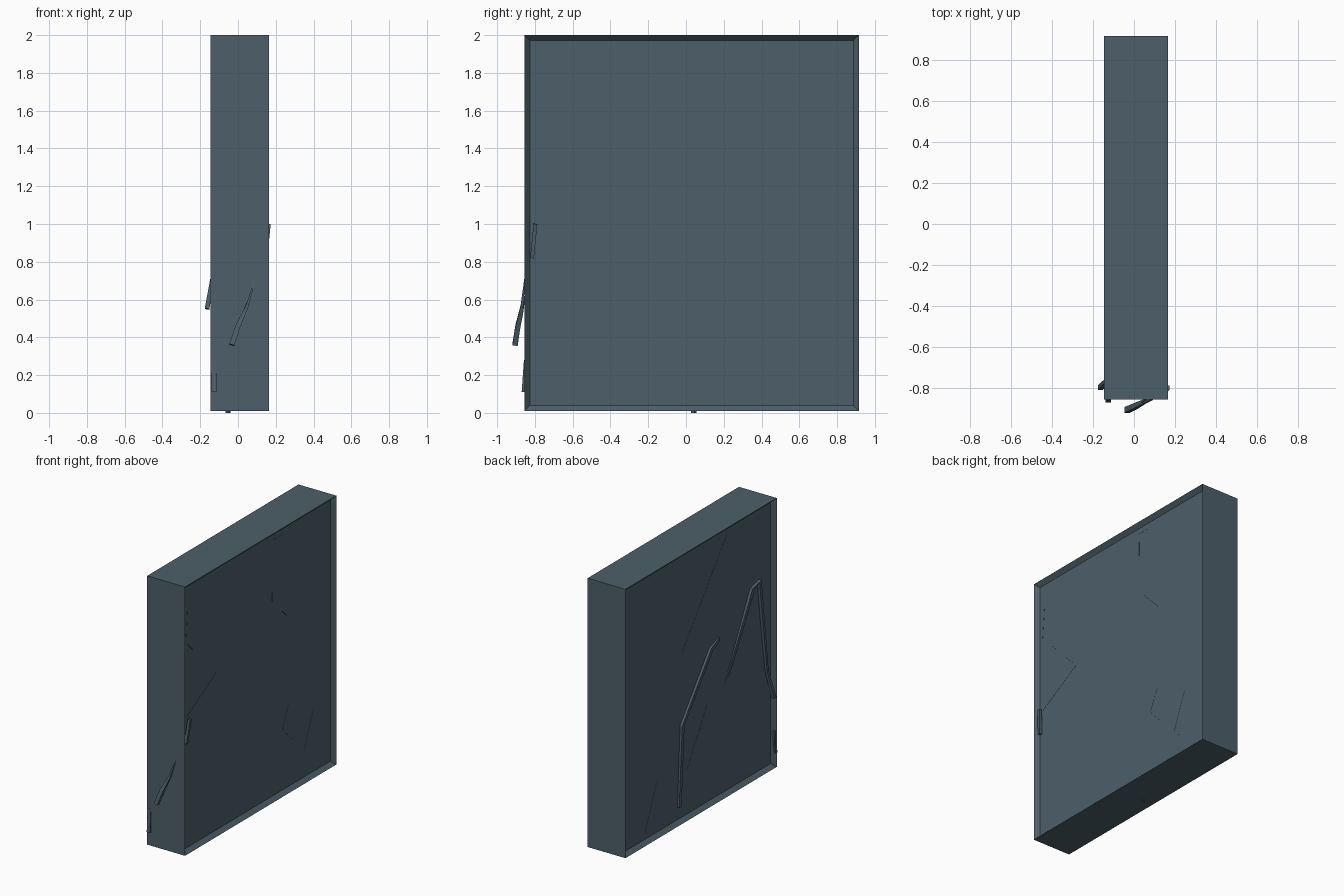
import bpy, bmesh
from mathutils import Vector

if "Cube" in bpy.data.objects:
    bpy.data.objects.remove(bpy.data.objects["Cube"])

slate = bpy.data.materials.new("slate blue grey")
slate.diffuse_color = (0.075, 0.117, 0.142, 1)
slate.use_nodes = True
slate.node_tree.nodes["Principled BSDF"].inputs["Base Color"].default_value = slate.diffuse_color


def finish(name, bm):
    bmesh.ops.recalc_face_normals(bm, faces=bm.faces)
    me = bpy.data.meshes.new(name)
    bm.to_mesh(me)
    bm.free()
    me.materials.append(slate)
    ob = bpy.data.objects.new(name, me)
    bpy.context.collection.objects.link(ob)
    return ob


# Upright slab with a shallow recessed panel on both broad sides
X0, X1, Y0, Y1, Z0, Z1 = -0.145, 0.165, -0.855, 0.915, 0.01, 2.0
BORDER, DEPTH = 0.04, 0.03
bm = bmesh.new()
bmesh.ops.create_cube(bm, size=1)
for v in bm.verts:
    v.co = Vector((X1 if v.co.x > 0 else X0, Y1 if v.co.y > 0 else Y0,
                   Z1 if v.co.z > 0 else Z0))
bm.normal_update()
for f in [f for f in bm.faces if abs(f.normal.x) > 0.9]:
    side = 1 if f.normal.x > 0 else -1
    bmesh.ops.inset_individual(bm, faces=[f], thickness=BORDER)
    for v in f.verts:
        v.co.x -= side * DEPTH
finish("recessed_slab", bm)


# Square-section twig along a path, with a radius at each point
def twig(name, pts, radii, up):
    bm = bmesh.new()
    pts = [Vector(p) for p in pts]
    up = Vector(up)
    rings = []
    for i, p in enumerate(pts):
        t = (pts[min(i + 1, len(pts) - 1)] - pts[max(i - 1, 0)]).normalized()
        a = t.cross(up).normalized()
        b = a.cross(t)
        r = radii[i] if isinstance(radii, list) else radii
        rings.append([bm.verts.new(p + r * (s * a + q * b))
                      for s, q in ((1, 1), (-1, 1), (-1, -1), (1, -1))])
    for r0, r1 in zip(rings, rings[1:]):
        for k in range(4):
            bm.faces.new((r0[k], r0[(k + 1) % 4], r1[(k + 1) % 4], r1[k]))
    bm.faces.new(rings[0])
    bm.faces.new(rings[-1][::-1])
    finish(name, bm)


# Fine twigs barely breaking the panel surfaces: (y, z) paths
right_paths = [
    [(0.32, 1.93), (0.215, 1.93), (0.21, 1.48), (0.41, 1.28)],
    [(-0.78, 1.83), (-0.80, 1.56), (-0.45, 1.20), (-0.80, 1.0)],
    [(0.40, 0.64), (0.33, 0.49), (0.45, 0.36)],
    [(0.69, 0.50), (0.58, 0.23), (0.63, 0.18)],
]
left_paths = [
    [(-0.33, 1.95), (0.21, 1.25)],
    [(0.50, 0.42), (0.64, 0.09)],
    [(-0.08, 0.75), (0.15, 0.37)],
]
for side, face, paths in (("right", X1 - DEPTH, right_paths),
                          ("left", X0 + DEPTH, left_paths)):
    out = 1 if side == "right" else -1
    for n, path in enumerate(paths):
        twig(f"{side}_fine_twig_{n + 1}",
             [(face - out * 0.002, y, z) for y, z in path], 0.003, (1, 0, 0))

# Thicker branches on the left panel
xl = X0 + DEPTH
twig("left_branch_low", [(xl, 0.25, 0.13), (xl - 0.004, 0.22, 0.72),
     (xl - 0.004, -0.12, 1.16), (xl + 0.006, -0.22, 1.19)], 0.014, (1, 0, 0))
twig("left_branch_high", [(xl + 0.008, -0.30, 0.83), (xl - 0.005, -0.60, 1.42),
     (xl - 0.008, -0.68, 1.45), (-0.13, -0.76, 0.75), (-0.164, -0.797, 0.55)],
     [0.012, 0.016, 0.012, 0.009, 0.012], (1, 0, 0))

# Branch tips poking out of the faces
twig("right_tip", [(0.145, -0.815, 0.82), (0.163, -0.797, 1.0)],
     0.010, (1, 0, 0))
twig("front_tip_long", [(0.09, -0.853, 0.71), (0.05, -0.868, 0.57),
     (0.0, -0.890, 0.46), (-0.033, -0.905, 0.36)],
     [0.003, 0.007, 0.013, 0.014], (0, 1, 0))
twig("front_tip_short", [(0.06, -0.853, 0.62), (0.03, -0.868, 0.53),
     (-0.005, -0.888, 0.45)], [0.003, 0.006, 0.010], (0, 1, 0))
twig("front_tip_low", [(-0.126, -0.845, 0.28), (-0.126, -0.857, 0.11)],
     0.013, (0, 1, 0))
twig("bottom_tip", [(-0.06, 0.03, 0.008), (-0.045, 0.05, 0.008)],
     0.008, (0, 0, 1))
